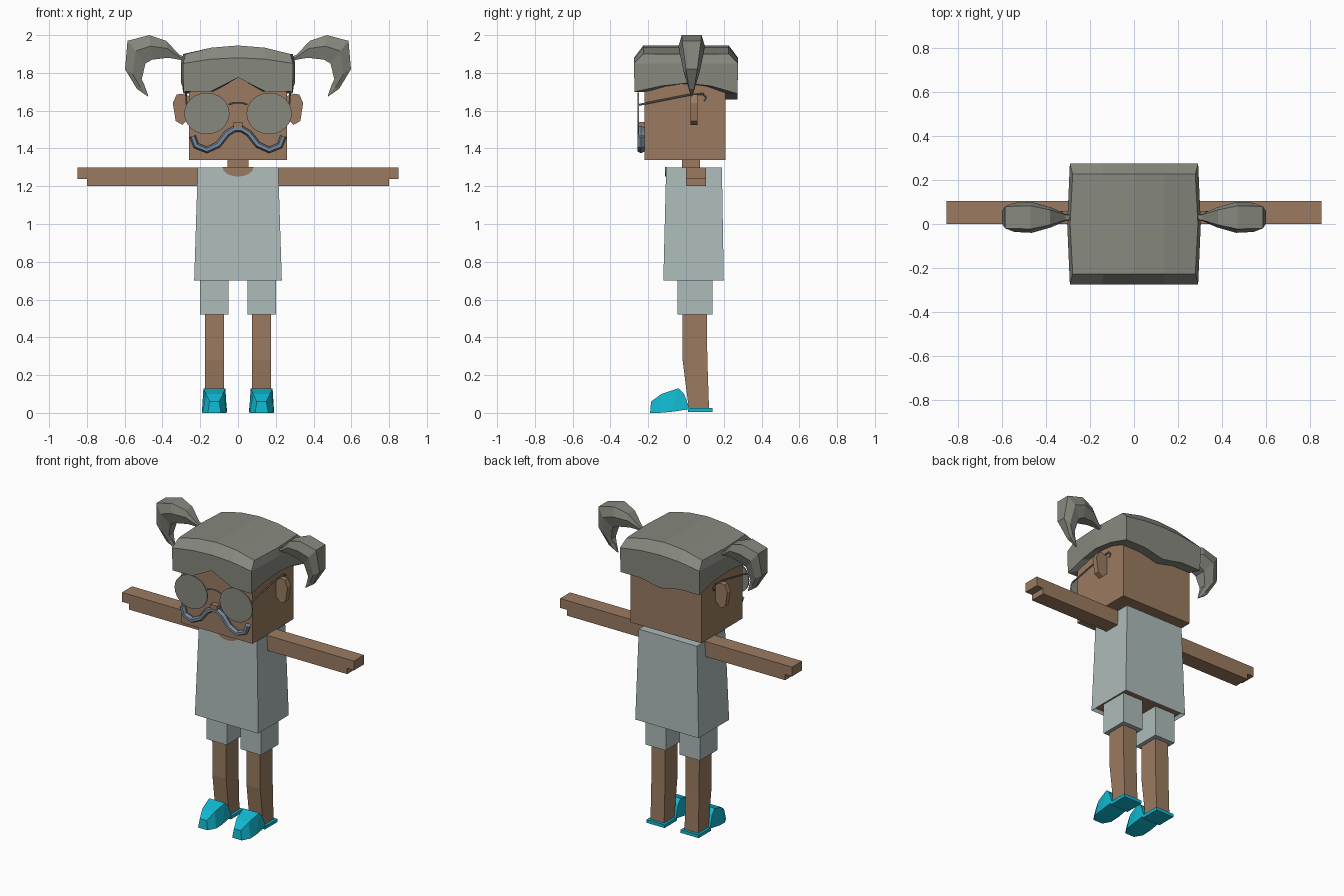
import bpy, bmesh, math
from mathutils import Vector

cube = bpy.data.objects.get("Cube")
if cube:
    bpy.data.objects.remove(cube, do_unlink=True)


def material(name, *rgb):
    lin = [((c / 255 + 0.055) / 1.055) ** 2.4 for c in rgb] + [1]
    m = bpy.data.materials.new(name)
    m.use_nodes = True
    m.diffuse_color = lin
    m.node_tree.nodes["Principled BSDF"].inputs["Base Color"].default_value = lin
    return m


SKIN = material("brown_skin", 155, 123, 97)
HAIR = material("grey_hair", 135, 137, 127)
CLOTH = material("pale_cloth", 174, 188, 186)
SHOE = material("teal_shoe", 16, 184, 208)
SLATE = material("slate_moustache", 122, 140, 158)


def finish(name, bm, *mats):
    bmesh.ops.recalc_face_normals(bm, faces=bm.faces)
    me = bpy.data.meshes.new(name)
    bm.to_mesh(me)
    bm.free()
    for m in mats:
        me.materials.append(m)
    ob = bpy.data.objects.new(name, me)
    bpy.context.collection.objects.link(ob)
    return ob


def loft_bm(rings):
    """Skin a list of closed point rings and cap both ends."""
    bm = bmesh.new()
    vs = [[bm.verts.new(p) for p in r] for r in rings]
    n = len(vs[0])
    for a, b in zip(vs, vs[1:]):
        for i in range(n):
            bm.faces.new((a[i], a[(i + 1) % n], b[(i + 1) % n], b[i]))
    bm.faces.new(vs[0])
    bm.faces.new(vs[-1])
    return bm


def rect(x0, x1, y0, y1, z):
    return [(x0, y0, z), (x1, y0, z), (x1, y1, z), (x0, y1, z)]


def box(name, mat, x, y, z):
    return finish(name, loft_bm([rect(*x, *y, z[0]), rect(*x, *y, z[1])]), mat)


def plate(name, mat, outline, y0, y1):
    """Extrude an outline in x and z from y0 to y1."""
    return finish(name, loft_bm([[(x, y, z) for x, z in outline] for y in (y0, y1)]), mat)


def tube(name, mat, points, radius, sides=6, stretch=1):
    """Sweep a small polygon along a path."""
    pts = [Vector(p) for p in points]
    rings = []
    for i, p in enumerate(pts):
        t = (pts[min(i + 1, len(pts) - 1)] - pts[max(i - 1, 0)]).normalized()
        ref = Vector((0, 1, 0)) if abs(t.y) < 0.7 else Vector((1, 0, 0))
        u = (ref - t * ref.dot(t)).normalized()
        v = t.cross(u)
        angles = [math.tau * (k + 0.5) / sides for k in range(sides)]
        rings.append([p + u * math.cos(a) * radius * stretch + v * math.sin(a) * radius
                      for a in angles])
    return finish(name, loft_bm(rings), mat)


# Head and neck
box("head", SKIN, (-0.26, 0.26), (-0.22, 0.21), (1.34, 1.86))
box("neck", SKIN, (-0.055, 0.055), (-0.02, 0.075), (1.25, 1.36))

# Shirt with a recessed skin underside
bm = loft_bm([rect(-0.232, 0.232, -0.12, 0.2, 0.7), rect(-0.213, 0.213, -0.105, 0.19, 1.3)])
bmesh.ops.recalc_face_normals(bm, faces=bm.faces)
under = [f for f in bm.faces if f.normal.z < -0.9]
bmesh.ops.inset_individual(bm, faces=under, thickness=0.015, depth=-0.02)
under[0].material_index = 1
finish("shirt", bm, CLOTH, SKIN)

# Neckline patch
arc = [math.pi * (1 + k / 8) for k in range(9)]
plate("neckline", SKIN, [(0.082 * math.cos(a), 1.301 + 0.05 * math.sin(a)) for a in arc],
      -0.11, -0.102)


# Hair cap: arched top grid, bevelled shoulder, fringe and inner rim
def cap_ring(hx, hy, height):
    n = 4
    walk = [(-1 + 2 * k / n, -1) for k in range(n)] + [(1, -1 + 2 * k / n) for k in range(n)]
    walk += [(-u, -v) for u, v in walk]
    ring = []
    for u, v in walk:
        bulge = 0.012 * (1 - abs(v)) if abs(u) == 1 else 0
        ring.append((u * (hx + bulge), v * hy, height(u, v)))
    return ring


def hem(u, v):
    if v == -1:
        return 1.70 + (0.075 if u == 0 else 0.005 * (1 - abs(u)))
    if v == 1:
        return 1.66 if u == 0 else 1.69
    return 1.745 - 0.03 * abs(v)


def arch(base, rise):
    return lambda u, v: base + rise * (1 - u * u)


rings = [cap_ring(0.25, 0.2, hem), cap_ring(0.289, 0.273, hem),
         cap_ring(0.291, 0.275, arch(1.85, 0.03)), cap_ring(0.278, 0.226, arch(1.9, 0.045))]
bm = loft_bm(rings)
bm.faces.ensure_lookup_table()
bmesh.ops.delete(bm, geom=[bm.faces[-1]], context="FACES_ONLY")
bm.verts.ensure_lookup_table()
top = bm.verts[-16:]
for i in range(1, 3):
    bm.faces.new((top[i], top[i + 1], top[11 - i], top[12 - i]))
bm.faces.new((top[0], top[1], top[11], top[12], top[13], top[14], top[15]))
bm.faces.new((top[3], top[4], top[5], top[6], top[7], top[8], top[9]))
finish("hair_cap", bm, HAIR)

# Pigtail stations: outer x z, inner x z, half depth
TAIL = [(0.28, 1.885, 0.28, 1.86, 0.012), (0.31, 1.895, 0.31, 1.87, 0.016),
        (0.38, 1.97, 0.37, 1.88, 0.045), (0.47, 2.0, 0.455, 1.87, 0.07),
        (0.585, 1.97, 0.49, 1.85, 0.066), (0.598, 1.82, 0.51, 1.765, 0.04),
        (0.535, 1.715, 0.495, 1.735, 0.018), (0.477, 1.675, 0.475, 1.678, 0.003)]
EAR = [(0.25, 1.675), (0.30, 1.69), (0.325, 1.685), (0.345, 1.64), (0.33, 1.545),
       (0.295, 1.525), (0.25, 1.57)]

for s, side in ((1, "left"), (-1, "right")):
    # Pigtails
    rings = []
    for ox, oz, ix, iz, d in TAIL:
        ring = []
        for t, w in ((0, 0.75), (0.45, 1), (1, 0.6)):
            ring.append((s * (ox + (ix - ox) * t), w * d, oz + (iz - oz) * t))
        ring += [(x, -y, z) for x, y, z in reversed(ring)]
        rings.append([(x, y + 0.03, z) for x, y, z in ring])
    finish(side + "_pigtail", loft_bm(rings), HAIR)

    # Ears
    plate(side + "_ear", SKIN, [(s * x, z) for x, z in EAR], 0.025, 0.06)

    # Glasses: lens and temple
    circle = [math.tau * k / 24 for k in range(24)]
    plate(side + "_lens", HAIR, [(s * 0.165 + 0.12 * math.cos(a), 1.585 + 0.11 * math.sin(a))
                                 for a in circle], -0.257, -0.25)
    tube(side + "_temple", HAIR, [(s * 0.272, -0.253, 1.63), (s * 0.275, 0.02, 1.685),
                                  (s * 0.275, 0.09, 1.688), (s * 0.275, 0.108, 1.67),
                                  (s * 0.275, 0.095, 1.65)], 0.005)

    # Arms and hands
    arm_x = sorted((s * 0.2, s * 0.8))
    box(side + "_arm", SKIN, arm_x, (0, 0.105), (1.2, 1.3))
    box(side + "_hand", SKIN, sorted((s * 0.79, s * 0.85)), (0, 0.105), (1.238, 1.3))

    # Shorts and legs
    box(side + "_shorts_leg", CLOTH, sorted((s * 0.05, s * 0.2)), (-0.045, 0.14), (0.52, 0.74))
    lx = sorted((s * 0.075, s * 0.175))
    finish(side + "_leg", loft_bm([rect(*lx, 0.015, 0.122, 0.02), rect(*lx, -0.018, 0.113, 0.28),
                                   rect(*lx, -0.02, 0.11, 0.55)]), SKIN)

    # Shoes: heel plate and tapered toe box
    cx = s * 0.125
    box(side + "_heel", SHOE, (cx - 0.066, cx + 0.066), (0.01, 0.14), (0.004, 0.025))
    rings = []
    for yb, yt, wb, wt, zb, zt in ((-0.19, -0.185, 0.035, 0.025, 0, 0.06),
                                   (-0.14, -0.13, 0.063, 0.045, 0, 0.1),
                                   (-0.08, -0.04, 0.066, 0.058, 0.005, 0.13),
                                   (0.02, -0.01, 0.064, 0.06, 0.02, 0.1)):
        rings.append([(cx - wb, yb, zb), (cx + wb, yb, zb), (cx + wt, yt, zt), (cx - wt, yt, zt)])
    finish(side + "_shoe", loft_bm(rings), SHOE)

# Glasses bridge, nose and moustache
tube("bridge", HAIR, [(-0.05, -0.253, 1.632), (-0.02, -0.253, 1.642), (0.02, -0.253, 1.642),
                      (0.05, -0.253, 1.632)], 0.005)
box("nose", SKIN, (-0.025, 0.025), (-0.255, -0.215), (1.512, 1.54))
half = [(0.24, 1.465), (0.222, 1.415), (0.165, 1.392), (0.105, 1.42), (0.058, 1.48), (0.02, 1.503)]
path = [(-x, z) for x, z in half] + [(x, z) for x, z in reversed(half)]
tube("moustache", SLATE, [(x, -0.238, z) for x, z in path], 0.017, 6, 1.3)
